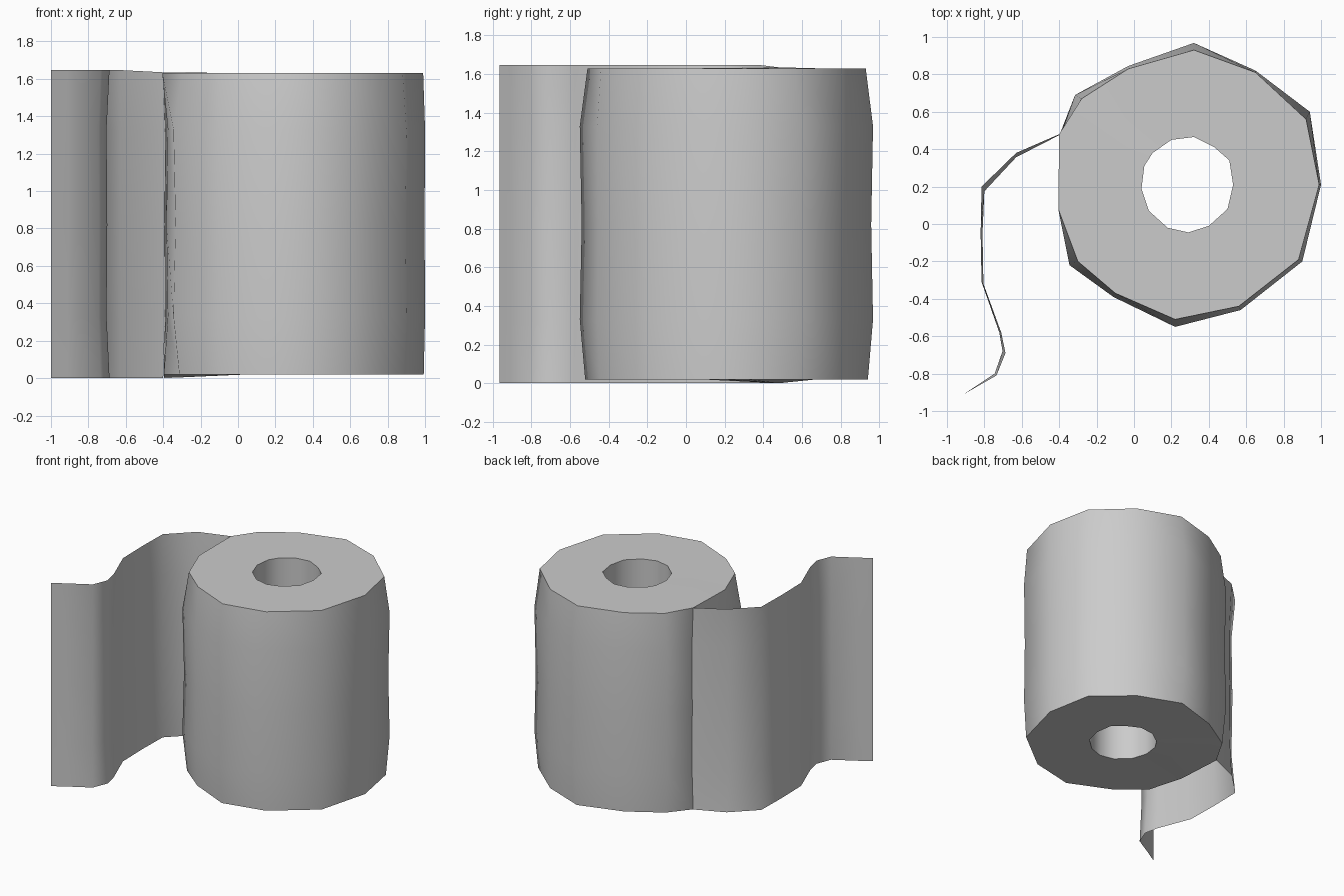
import bpy, bmesh

if "Cube" in bpy.data.objects:
    bpy.data.objects.remove(bpy.data.objects["Cube"])

# Plan outlines (x, y), 13 matching points each, clockwise from the back
RIM = [(.32, .93), (.65, .81), (.92, .56), (.99, .21), (.88, -.19), (.56, -.44), (.22, -.51),
       (-.10, -.37), (-.30, -.20), (-.405, .08), (-.40, .48), (-.28, .67), (-.03, .83)]
BULGE = [(.32, .968), (.65, .82), (.94, .60), (1.0, .21), (.90, -.20), (.57, -.46), (.22, -.55),
         (-.11, -.39), (-.345, -.22), (-.375, .08), (-.39, .48), (-.315, .69), (-.03, .845)]
HOLE = [(.32, .465), (.43, .41), (.51, .34), (.53, .21), (.50, .08), (.40, -.01), (.29, -.045),
        (.18, -.02), (.08, .07), (.04, .19), (.055, .31), (.10, .38), (.20, .45)]
# Loose sheet path from the seam outward: straight edge and slightly bowed middle
SHEET_EDGE = [(-.40, .48), (-.63, .38), (-.815, .20), (-.82, -.05), (-.815, -.31), (-.71, -.58),
              (-.687, -.69), (-.735, -.81), (-.91, -.91), (-1.0, -.965)]
SHEET_MID = [(-.39, .48), (-.63, .357), (-.80, .175), (-.81, -.05), (-.805, -.32), (-.72, -.58),
             (-.703, -.68), (-.745, -.80), (-.91, -.91), (-1.0, -.965)]
# Height fraction levels and how much the bulge applies at each
LEVELS = [(.02, .3), (.33, 1), (.82, .75), (1.33, 1), (1.63, 0)]
SEAM = 10


def blend(a, b, f):
    return [(p[0] + (q[0] - p[0]) * f, p[1] + (q[1] - p[1]) * f) for p, q in zip(a, b)]


def ring(bm, pts, z):
    return [bm.verts.new((x, y, z)) for x, y in pts]


def bridge(bm, a, b, closed=True):
    n = len(a)
    for i in range(n if closed else n - 1):
        j = (i + 1) % n
        bm.faces.new((a[i], a[j], b[j], b[i]))


def finish(bm, name):
    bmesh.ops.recalc_face_normals(bm, faces=bm.faces)
    mesh = bpy.data.meshes.new(name)
    bm.to_mesh(mesh)
    bm.free()
    obj = bpy.data.objects.new(name, mesh)
    bpy.context.collection.objects.link(obj)
    bpy.ops.object.select_all(action='DESELECT')
    obj.select_set(True)
    bpy.context.view_layer.objects.active = obj
    bpy.ops.object.shade_smooth_by_angle(angle=0.85)


# Paper roll: outer wall, flat ends and hollow core
bm = bmesh.new()
loops = [ring(bm, blend(RIM, BULGE, f), z) for z, f in LEVELS]
loops[0][SEAM].co.z = 0.0
loops[-1][SEAM].co.z = 1.635
core_top, core_bottom = ring(bm, HOLE, 1.63), ring(bm, HOLE, .02)
loops += [core_top, core_bottom]
for i, loop in enumerate(loops):
    bridge(bm, loop, loops[(i + 1) % len(loops)])
finish(bm, "paper_roll")

# Loose hanging sheet: one thin surface joined to the roll at the seam
bm = bmesh.new()
rows = []
for (z, f), edge_z in zip(LEVELS, (0.0, .33, .82, 1.33, 1.647)):
    row = ring(bm, blend(SHEET_EDGE, SHEET_MID, f if 0 < edge_z < 1.6 else 0), edge_z)
    rows.append(row)
rows[-1][0].co.z = 1.635
for lower, upper in zip(rows, rows[1:]):
    bridge(bm, lower, upper, closed=False)
finish(bm, "loose_sheet")
